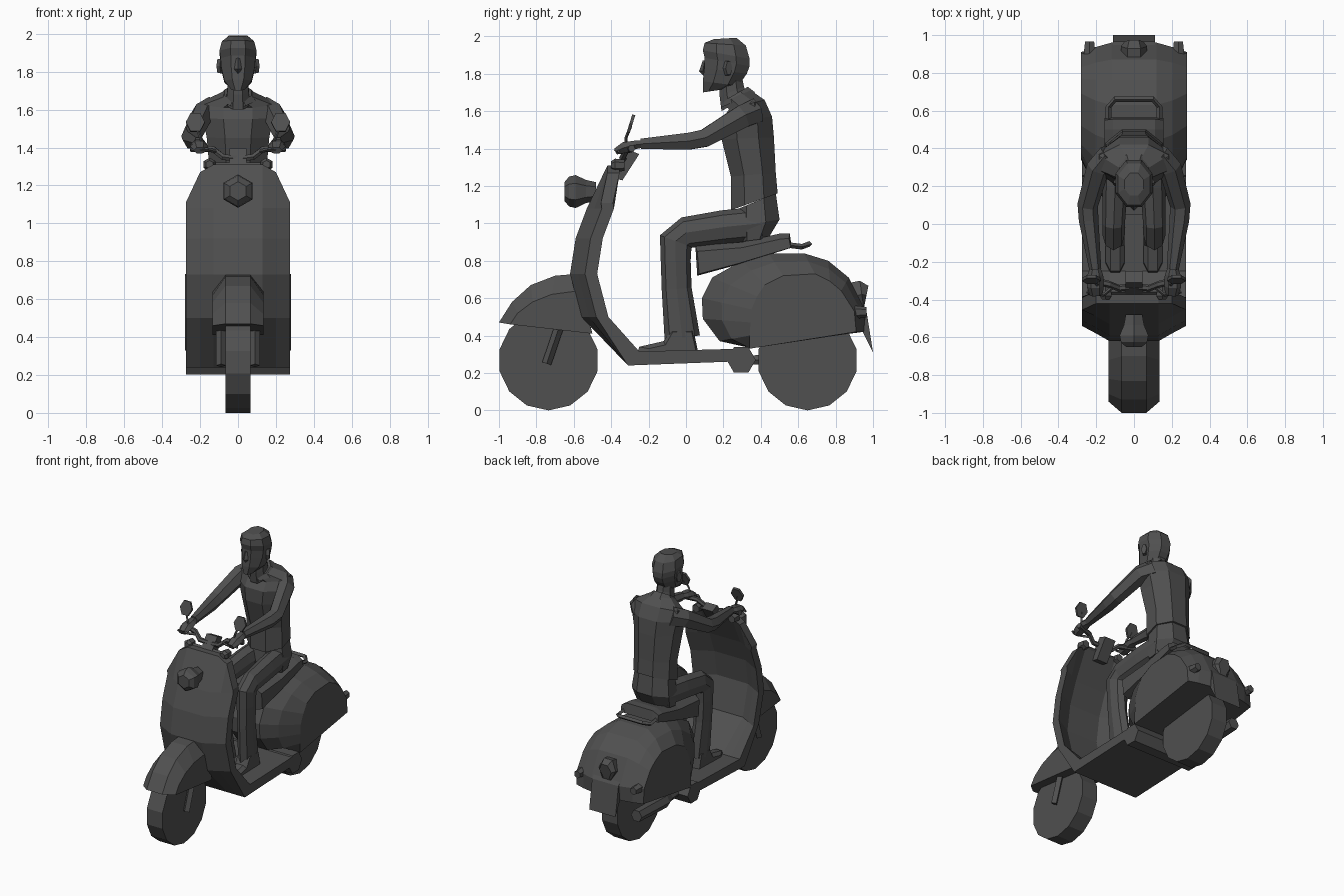
import bpy, bmesh, math
from mathutils import Vector

DARK = bpy.data.materials.new("dark_grey")
DARK.diffuse_color = (0.08, 0.08, 0.08, 1)


def loft(name, rings, mirror=False):
    """Skin a list of equal-length closed rings and cap both ends."""
    bm = bmesh.new()
    vs = [[bm.verts.new(p) for p in r] for r in rings]
    n = len(vs[0])
    for a, b in zip(vs, vs[1:]):
        for i in range(n):
            bm.faces.new((a[i], a[(i + 1) % n], b[(i + 1) % n], b[i]))
    bm.faces.new(vs[0])
    bm.faces.new(vs[-1])
    bmesh.ops.recalc_face_normals(bm, faces=bm.faces)
    me = bpy.data.meshes.new(name)
    bm.to_mesh(me)
    bm.free()
    me.materials.append(DARK)
    ob = bpy.data.objects.new(name, me)
    bpy.context.collection.objects.link(ob)
    if mirror:
        ob.modifiers.new("mirror", 'MIRROR').use_mirror_merge = False
    return ob


def loft_x(name, sections, mirror=False):
    """Side-view (y, z) profiles placed at x positions."""
    return loft(name, [[(x, y, z) for y, z in prof] for x, prof in sections], mirror)


def symmetric(name, sections):
    """Sections listed from the middle outwards, repeated on the -x side."""
    return loft_x(name, [(-x, p) for x, p in reversed(sections)] + sections)


def tube(name, pts, n=6, ref=(1, 0, 0), mirror=False):
    """Polygonal tube along (x, y, z, r[, r2]); r lies along ref."""
    ps = [Vector(p[:3]) for p in pts]
    rings = []
    for i, p in enumerate(pts):
        t = (ps[min(i + 1, len(ps) - 1)] - ps[max(i - 1, 0)]).normalized()
        s = Vector(ref)
        s = (s - t * s.dot(t)).normalized()
        u = t.cross(s)
        rings.append([ps[i] + s * p[3] * math.cos(k * math.tau / n)
                      + u * p[-1] * math.sin(k * math.tau / n) for k in range(n)])
    return loft(name, rings, mirror)


def stack(name, rows, n=8):
    """Body rings given as (front y, front z, back y, back z, half width)."""
    rings = []
    for yf, zf, yb, zb, hw in rows:
        ring = []
        for k in range(n):
            a = (k + 0.5) * math.tau / n
            s = 1 / math.cos(math.pi / n)
            f = 0.5 + 0.5 * s * math.sin(a)
            ring.append((hw * s * math.cos(a), yf + (yb - yf) * f, zf + (zb - zf) * f))
        rings.append(ring)
    return loft(name, rings)


def mix(a, b, t):
    return [(p[0] + (q[0] - p[0]) * t, p[1] + (q[1] - p[1]) * t) for p, q in zip(a, b)]


X, Y, Z = (1, 0, 0), (0, 1, 0), (0, 0, 1)

# Wheels
for name, y in (("front_wheel", -0.735), ("rear_wheel", 0.65)):
    tube(name, [(-0.065, y, 0.268, 0.268), (0.065, y, 0.268, 0.268)], 14, Z)

# Front fender and fork legs
fender_mid = [(-1, .47), (-.93, .58), (-.83, .67), (-.7, .72), (-.58, .73), (-.5, .41)]
fender_side = [(-.94, .46), (-.9, .52), (-.82, .58), (-.72, .62), (-.57, .64), (-.5, .41)]
symmetric("front_fender", [(0.065, fender_mid), (0.135, fender_side)])
tube("fork_leg", [(.09, -.66, .5, .025), (.09, -.745, .25, .025)], 4, mirror=True)

# Leg shield and floor, one bent slab with swept-back edges
front = [(-.53, 1.08), (-.59, .92), (-.62, .73), (-.56, .5)]


def shield_column(off, top):
    f = [top] + [(y + off, z) for y, z in front]
    back = [(y + .065, z) for y, z in reversed(f)]
    return f + [(-.31, .24), (.22, .26), (.3, .33), (-.25, .315)] + back


symmetric("leg_shield_and_floor", [(.13, shield_column(0, (-.42, 1.31))),
                                   (.2, shield_column(.04, (-.42, 1.27))),
                                   (.275, shield_column(.08, (-.455, 1.11)))])

# Headlight
tube("headlight", [(0, -.65, 1.17, .05), (0, -.625, 1.17, .08), (0, -.59, 1.17, .088),
                   (0, -.535, 1.17, .062), (0, -.48, 1.17, .05)], 6, Z)

# Steering head, handlebar, levers, mirrors, front indicators
loft_x("steering_head", [(x, [(-.42, 1.25), (-.31, 1.395), (-.25, 1.37), (-.34, 1.23)])
                         for x in (-.045, .045)])
tube("handlebar", [(0, -.33, 1.34, .018), (.08, -.34, 1.35, .018), (.13, -.32, 1.39, .018),
                   (.25, -.29, 1.4, .02)], 6, Y, True)
tube("brake_lever", [(.12, -.34, 1.38, .01), (.16, -.375, 1.39, .01),
                     (.25, -.36, 1.385, .008)], 4, Y, True)
tube("mirror_stem", [(.18, -.32, 1.4, .008), (.2, -.32, 1.46, .008),
                     (.225, -.295, 1.52, .008)], 4, X, True)
tube("mirror", [(.225, -.302, 1.535, .05, .058), (.225, -.286, 1.53, .05, .058)], 6, X, True)
tube("front_indicator", [(.15, -.4, 1.31, .022), (.15, -.38, 1.31, .036),
                         (.15, -.33, 1.31, .03)], 6, Z, True)
tube("indicator_stalk", [(.03, -.36, 1.31, .012), (.15, -.36, 1.31, .012)], 4, Y, True)

# Rear body: central hoop tapering out to flat side panels
hoop = [(.33, .34), (.18, .37), (.09, .49), (.085, .6), (.14, .71), (.3, .8), (.44, .84),
        (.63, .84), (.76, .8), (.87, .71), (.96, .53), (.95, .42)]
panel = [(.34, .33), (.34, .4), (.345, .47), (.35, .54), (.38, .61), (.42, .67), (.52, .72),
         (.69, .73), (.77, .69), (.83, .64), (.9, .53), (.91, .42)]
symmetric("rear_body", [(.12, hoop), (.205, mix(hoop, panel, .4)), (.28, panel)])
loft_x("mud_flap", [(x, [(.93, .58), (.965, .53), (1, .31), (.94, .43), (.9, .45)])
                    for x in (-.11, .11)])

# Rear lights
tube("tail_light", [(0, .86, .6, .07, .09), (0, .94, .62, .07, .085),
                    (0, .965, .615, .05, .06)], 6)
tube("rear_indicator", [(.235, .875, .525, .025), (.235, .9, .525, .036),
                        (.235, .965, .525, .028)], 6, Z, True)
tube("rear_indicator_stalk", [(.17, .9, .525, .014), (.24, .91, .525, .014)], 4, Y, True)

# Engine cross tube and exhaust
tube("engine_tube", [(-.275, .295, .27, .078), (.275, .295, .27, .078)], 6, Y)
tube("exhaust", [(-.17, .33, .27, .025), (-.17, .45, .27, .035), (-.18, .52, .27, .05),
                 (-.18, .85, .28, .045)], 6)

# Seat and grab rail
seat = [(.06, .72), (.05, .88), (.3, .9), (.5, .945), (.555, .945), (.565, .87), (.28, .78)]
seat_edge = [(.07, .73), (.06, .85), (.3, .87), (.5, .915), (.55, .92), (.56, .87), (.28, .785)]
symmetric("seat", [(.11, seat), (.155, seat_edge)])
tube("grab_rail", [(0, .66, .89, .015), (.1, .66, .89, .015), (.135, .62, .875, .015),
                   (.135, .5, .89, .015)], 4, Z, True)

# Rider head
stack("head", [(.09, 1.7, .19, 1.715, .035), (.09, 1.76, .28, 1.735, .072),
               (.098, 1.83, .325, 1.8, .088), (.1, 1.885, .34, 1.84, .092),
               (.09, 1.925, .34, 1.88, .098), (.1, 1.965, .32, 1.95, .085),
               (.15, 1.985, .27, 1.992, .05)])
tube("nose", [(0, .1, 1.87, .01), (0, .09, 1.815, .02), (0, .105, 1.8, .016)], 4)
tube("ear", [(.085, .22, 1.83, .025, .045), (.105, .23, 1.83, .02, .04)], 6, Y, True)
stack("neck", [(.19, 1.6, .33, 1.68, .065), (.18, 1.68, .31, 1.73, .056),
               (.18, 1.76, .3, 1.78, .055)])

# Rider torso, collar and hips
stack("torso", [(.24, 1.07, .49, 1.16, .15), (.24, 1.25, .48, 1.27, .148),
                (.19, 1.45, .47, 1.46, .165), (.19, 1.55, .46, 1.57, .185),
                (.23, 1.61, .42, 1.66, .185), (.2, 1.645, .34, 1.715, .08)])
stack("collar", [(.19, 1.62, .37, 1.7, .095), (.195, 1.65, .33, 1.73, .07)])
stack("hips", [(.26, 1.07, .48, 1.16, .14), (.25, .98, .5, 1.02, .155),
               (.28, .9, .44, .92, .14)])

# Rider arms and hands
tube("arm", [(.13, .37, 1.6, .06, .075), (.19, .3, 1.57, .062, .07), (.245, .1, 1.455, .055),
             (.24, .02, 1.44, .052), (.205, -.24, 1.425, .032)], 6, mirror=True)
tube("hand", [(.205, -.22, 1.425, .022), (.205, -.27, 1.42, .042, .026),
              (.205, -.33, 1.405, .045, .034), (.2, -.375, 1.385, .035, .02)], 6, mirror=True)

# Rider legs and shoes
tube("leg", [(.085, .4, 1.0, .07, .09), (.1, .2, .98, .066, .09), (.108, 0, .95, .06, .085),
             (.108, -.055, .905, .06, .09), (.108, -.055, .8, .058, .08),
             (.105, -.05, .65, .054, .08), (.1, -.02, .39, .054, .095)], 8, mirror=True)
shoe = [(-.26, .31), (-.25, .34), (-.12, .37), (-.08, .43), (.04, .43), (.065, .31)]
shoe_edge = [(-.21, .31), (-.2, .33), (-.11, .35), (-.07, .42), (.03, .42), (.055, .31)]
loft_x("shoe", [(.05, shoe_edge), (.075, shoe), (.125, shoe), (.15, shoe_edge)], True)
